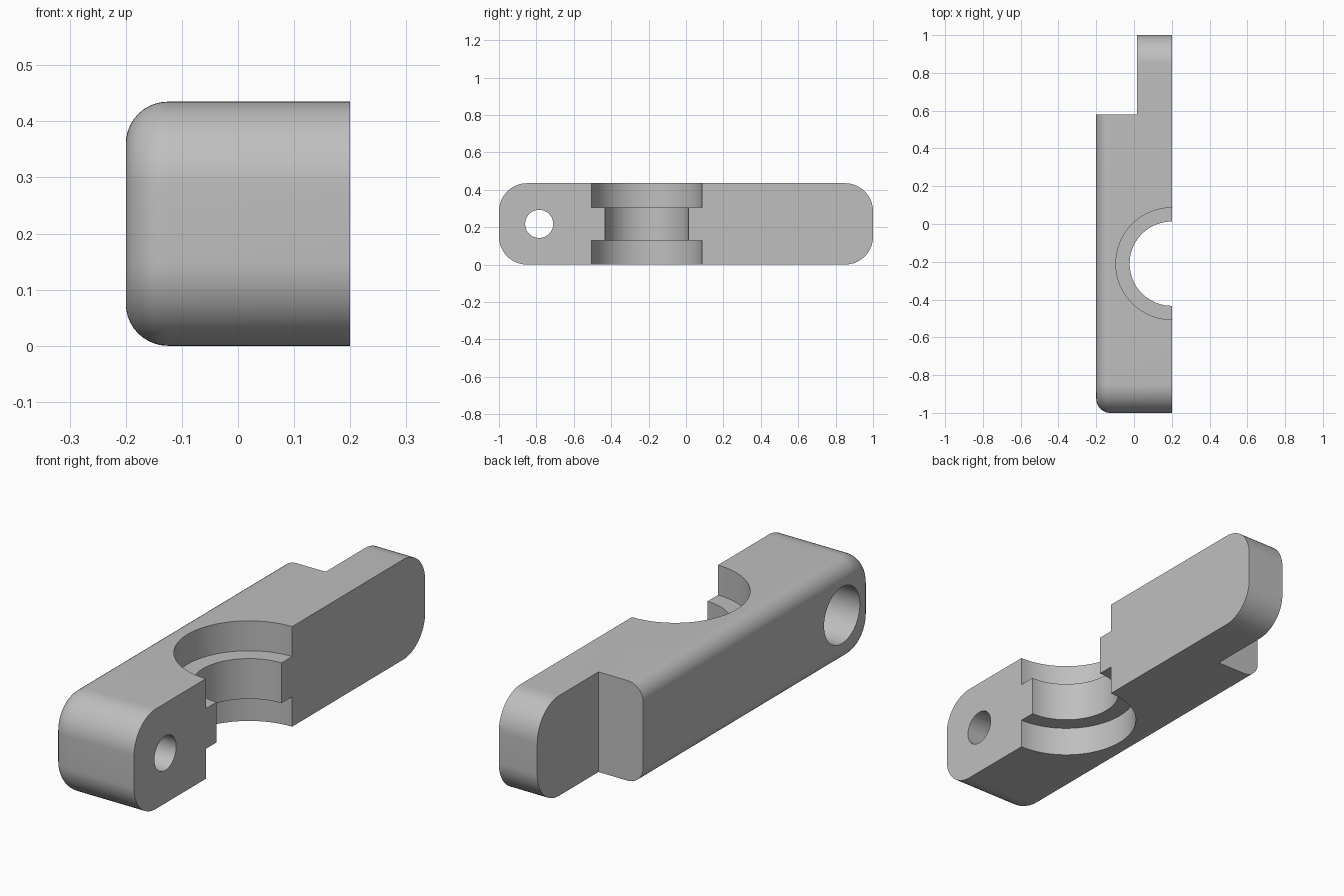
import bpy, bmesh, math
from mathutils import Matrix

cube = bpy.data.objects.get("Cube")
if cube:
    bpy.data.objects.remove(cube)

HEIGHT, MID = 0.435, 0.2175
FLAT_X, OUTER_X, STEP_X = 0.2, -0.2, 0.015


def make_object(name, bm):
    mesh = bpy.data.meshes.new(name)
    bmesh.ops.recalc_face_normals(bm, faces=bm.faces)
    bm.to_mesh(mesh)
    bm.free()
    obj = bpy.data.objects.new(name, mesh)
    bpy.context.collection.objects.link(obj)
    return obj


def cylinder(name, axis, centre, radius, start, end, sides=64):
    """Prism along x or z between start and end; centre gives the other two axes."""
    bm = bmesh.new()
    middle = (start + end) / 2
    if axis == "X":
        place = Matrix.Translation((middle, *centre)) @ Matrix.Rotation(math.pi / 2, 4, "Y")
        # Turn so that a corner points along y
        place = place @ Matrix.Rotation(math.pi / 2, 4, "Z")
    else:
        place = Matrix.Translation((*centre, middle))
    bmesh.ops.create_cone(bm, cap_ends=True, segments=sides, radius1=radius,
                          radius2=radius, depth=end - start)
    # Cone corners start on the local y axis; a quarter turn puts them on local x
    quarter = Matrix.Rotation(math.pi / 2, 4, "Z") if axis == "X" else Matrix.Identity(4)
    bm.transform(place @ quarter @ Matrix.Rotation(math.pi / 2, 4, "Z"))
    return make_object(name, bm)


def box(name, low, high):
    bm = bmesh.new()
    bmesh.ops.create_cube(bm, size=1)
    size = [b - a for a, b in zip(low, high)]
    centre = [(a + b) / 2 for a, b in zip(low, high)]
    bm.transform(Matrix.Translation(centre) @ Matrix.Diagonal((*size, 1)))
    return make_object(name, bm)


# Body: rounded bar profile extruded across, with a fillet round the outer face
bm = bmesh.new()
radius, steps = 0.15, 16
corners = [(1, 1), (-1, 1), (-1, -1), (1, -1)]
ring = []
for quarter, (sy, sz) in enumerate(corners):
    for i in range(steps + 1):
        angle = math.pi / 2 * (quarter + i / steps)
        y = sy * (1 - radius) + radius * math.cos(angle)
        z = MID + sz * (MID - radius) + radius * math.sin(angle)
        ring.append(bm.verts.new((FLAT_X, y, z)))
flat_face = bm.faces.new(ring)
moved = bmesh.ops.extrude_face_region(bm, geom=[flat_face], use_keep_orig=True)["geom"]
bmesh.ops.translate(bm, vec=(OUTER_X - FLAT_X, 0, 0),
                    verts=[g for g in moved if isinstance(g, bmesh.types.BMVert)])
bmesh.ops.recalc_face_normals(bm, faces=bm.faces)
rim = [e for e in bm.edges if all(v.co.x < 0 for v in e.verts)]
bmesh.ops.bevel(bm, geom=rim, offset=0.075, segments=10, profile=0.5, affect="EDGES")
body = make_object("clamp_half", bm)

# Cutters: end step, stepped half bore, bolt holes with counterbores, nut pocket
BORE = (FLAT_X, -0.21)
cutters = [
    box("end_step", (-0.5, 0.58, -0.2), (STEP_X, 1.2, 0.7)),
    cylinder("bore", "Z", BORE, 0.223, -0.1, 0.6, 128),
    cylinder("lower_recess", "Z", BORE, 0.296, -0.1, 0.13, 128),
    cylinder("upper_recess", "Z", BORE, 0.296, 0.305, 0.6, 128),
    cylinder("nut_pocket", "X", (0.79, MID), 0.126, 0.12, 0.3, 6),
]
for y in (-0.785, 0.355, 0.79):
    cutters.append(cylinder("bolt_hole", "X", (y, MID), 0.075, -0.4, 0.4))
for y in (-0.785, 0.355):
    cutters.append(cylinder("counterbore", "X", (y, MID), 0.123, -0.4, STEP_X))

for cutter in cutters:
    mod = body.modifiers.new(cutter.name, "BOOLEAN")
    mod.operation, mod.solver, mod.object = "DIFFERENCE", "EXACT", cutter
    cutter.hide_render = True

# Bake the cuts and drop the helpers
bpy.context.view_layer.update()
evaluated = body.evaluated_get(bpy.context.evaluated_depsgraph_get())
cut_mesh = bpy.data.meshes.new_from_object(evaluated)
body.modifiers.clear()
body.data = cut_mesh
for cutter in cutters:
    bpy.data.objects.remove(cutter)

# Colour
grey = bpy.data.materials.new("plain grey")
grey.use_nodes = True
colour = (0.52, 0.52, 0.52, 1)
grey.diffuse_color = colour
grey.node_tree.nodes["Principled BSDF"].inputs["Base Color"].default_value = colour
body.data.materials.clear()
body.data.materials.append(grey)

# Smooth the curves, keep the edges sharp
bpy.ops.object.select_all(action="DESELECT")
body.select_set(True)
bpy.context.view_layer.objects.active = body
bpy.ops.object.shade_smooth_by_angle(angle=math.radians(30))
